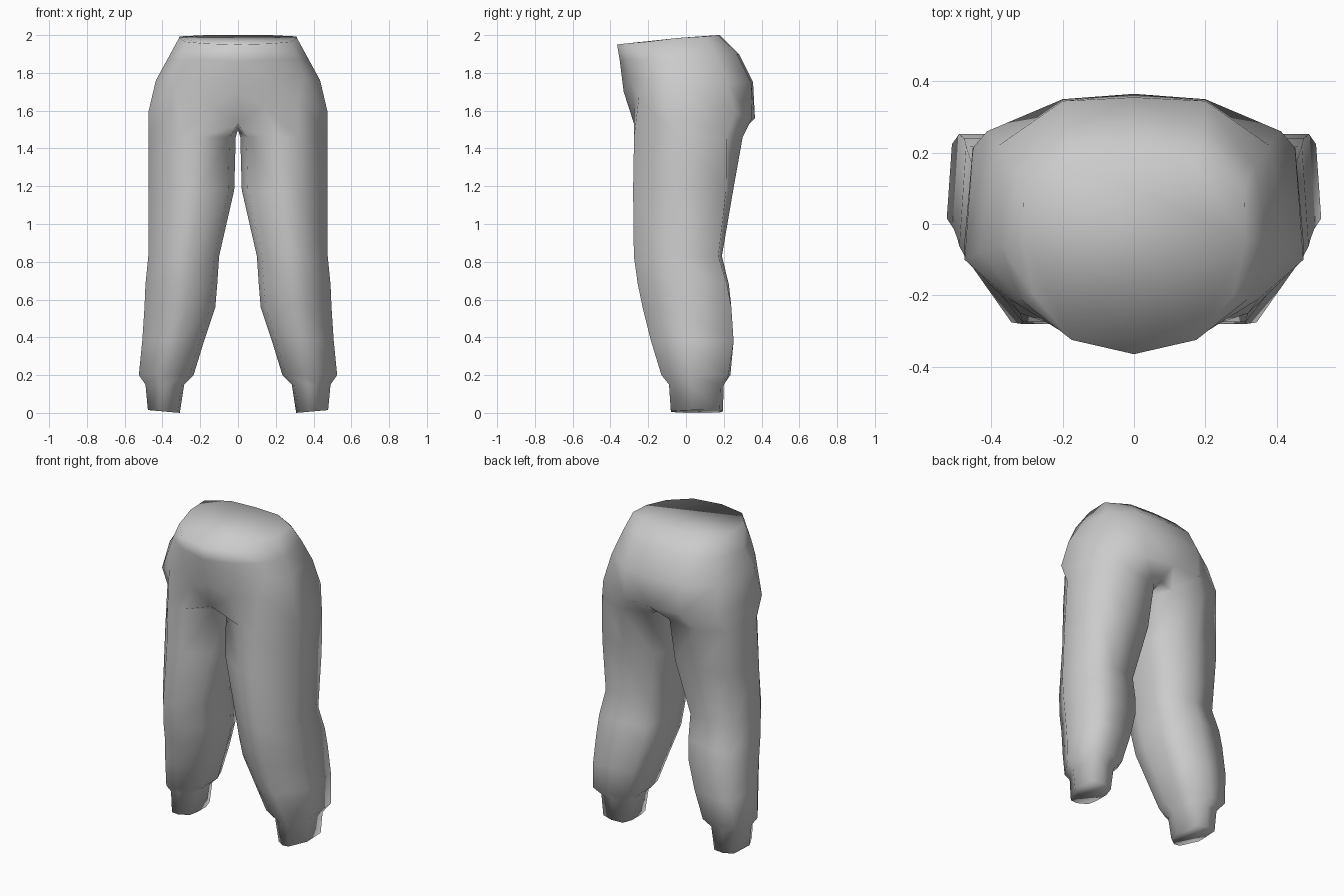
import bpy, bmesh

cube = bpy.data.objects.get("Cube")
if cube:
    bpy.data.objects.remove(cube, do_unlink=True)

cloth = bpy.data.materials.new("grey cloth")
cloth.use_nodes = True
colour = (0.6, 0.6, 0.6, 1)
cloth.diffuse_color = colour
cloth.node_tree.nodes["Principled BSDF"].inputs["Base Color"].default_value = colour

bm = bmesh.new()


def ring(points):
    return [bm.verts.new(p) for p in points]


def bridge(upper, lower, closed):
    count = len(upper)
    for i in range(count if closed else count - 1):
        j = (i + 1) % count
        bm.faces.new((upper[i], lower[i], lower[j], upper[j]))


# Left half of the pelvis: open rings from front centre round to back centre
waist = ring([(0, -.365, 1.95), (.175, -.325, 1.955), (.28, -.2, 1.965), (.312, -.04, 1.985),
              (.31, .1, 1.993), (.17, .17, 2), (0, .18, 2)])
upper_hip = ring([(0, -.35, 1.86), (.19, -.31, 1.87), (.32, -.21, 1.87), (.375, -.06, 1.87),
                  (.34, .16, 1.89), (.19, .27, 1.9), (0, .28, 1.9)])
mid_hip = ring([(0, -.33, 1.7), (.19, -.295, 1.76), (.35, -.21, 1.78), (.435, -.08, 1.76),
                (.38, .22, 1.75), (.2, .345, 1.75), (0, .355, 1.75)])
# The lowest ring rises away from the crotch at the front
low_hip = ring([(0, -.275, 1.53), (.14, -.275, 1.62), (.32, -.25, 1.67), (.475, -.1, 1.59),
                (.412, .26, 1.585), (.2, .35, 1.56), (0, .365, 1.56)])
for a, b in ((waist, upper_hip), (upper_hip, mid_hip), (mid_hip, low_hip)):
    bridge(a, b, False)
bm.faces.new(waist)

# Left leg: one outline fitted to a box at each height
# (z, x0, x1, y0, y1, depth of the outer back corner)
sections = [(1.46, .012, .475, -.275, .3, .85), (1.18, .02, .475, -.28, .25, .93),
            (.83, .1, .475, -.276, .19, .96), (.68, .11, .49, -.255, .227, .98),
            (.56, .12, .495, -.23, .24, 1), (.38, .18, .507, -.185, .252, 1),
            (.2, .235, .525, -.13, .235, .97), (.15, .285, .49, -.09, .2, .94),
            (.01, .308, .477, -.08, .195, .94)]
crotch = ring([(0, .25, 1.5), (0, -.08, 1.5)])
previous = low_hip + crotch
for z, x0, x1, y0, y1, corner in sections:
    outline = [(.07, .15), (.4, 0), (.65, 0), (1, .4), (.95, corner), (.55, 1),
               (.12, .94), (0, .7), (0, .38)]
    current = ring([(x0 + u * (x1 - x0), y0 + v * (y1 - y0), z) for u, v in outline])
    bridge(previous, current, True)
    previous = current
# The cuff hem dips a little on the inner side
for v in previous:
    v.co.z = .015 * (v.co.x - .308) / .169
bm.faces.new(list(reversed(previous)))

# Mirror the half, then weld the centre seam
copy = bmesh.ops.duplicate(bm, geom=bm.verts[:] + bm.edges[:] + bm.faces[:])["geom"]
for v in copy:
    if isinstance(v, bmesh.types.BMVert):
        v.co.x = -v.co.x
bmesh.ops.remove_doubles(bm, verts=bm.verts[:], dist=.001)
# Join the two waist halves into one flat top
seam = [e for e in bm.edges if all(abs(v.co.x) < .001 and v.co.z > 1.94 for v in e.verts)]
bmesh.ops.dissolve_edges(bm, edges=seam)
bmesh.ops.recalc_face_normals(bm, faces=bm.faces[:])
for f in bm.faces:
    f.smooth = True

mesh = bpy.data.meshes.new("trousers")
bm.to_mesh(mesh)
bm.free()
mesh.materials.append(cloth)
trousers = bpy.data.objects.new("trousers", mesh)
bpy.context.collection.objects.link(trousers)
